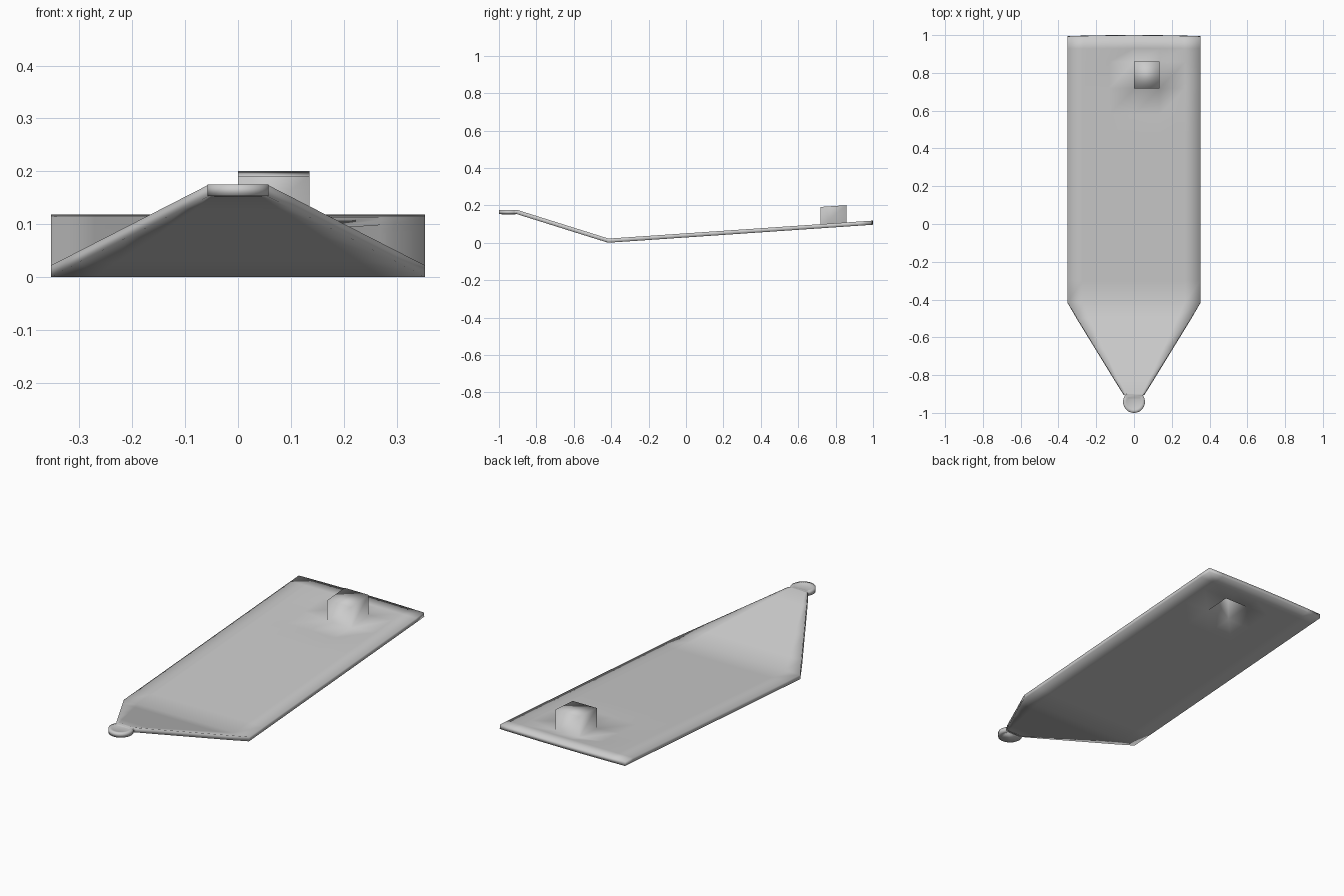
import bpy, bmesh, math

if "Cube" in bpy.data.objects:
    bpy.data.objects.remove(bpy.data.objects["Cube"])

HALF_W = 0.353
FOLD_Y, NECK_Y = -0.414, -0.9
NECK_W = 0.055
TAB_Z = 0.175
FOLD_Z = 0.0225
XS = [-HALF_W, -0.27, -0.13, 0.0, 0.135, 0.27, HALF_W]
YS = [NECK_Y, -0.82, -0.65, -0.5, FOLD_Y, -0.3, -0.1, 0.1, 0.3, 0.45,
      0.58, 0.718, 0.859, 0.93, 0.999]
BOX_COL, BOX_ROW = 3, 11
BOX_H = 0.092
DIP = 0.013
THICK = 0.022


def surface_point(x, y):
    """Point on the folded sheet: tapered ramp before the fold, flat deck after it."""
    if y < FOLD_Y:
        t = (y - FOLD_Y) / (NECK_Y - FOLD_Y)
        w = 1 + t * (NECK_W / HALF_W - 1)
        return (x * w, y, FOLD_Z + t * (TAB_Z - FOLD_Z))
    if y == YS[-1]:
        y -= 0.006 * (x / HALF_W) ** 2  # bowed rear edge
    return (x, y, FOLD_Z + (y - FOLD_Y) * 0.068)


bm = bmesh.new()

# ramp and sloping deck in one grid, open where the box stands
grid = [[bm.verts.new(surface_point(x, y)) for x in XS] for y in YS]
for j in range(len(YS) - 1):
    for i in range(len(XS) - 1):
        if (i, j) != (BOX_COL, BOX_ROW):
            bm.faces.new((grid[j][i], grid[j][i + 1],
                          grid[j + 1][i + 1], grid[j + 1][i]))

# raised hollow box growing out of the deck, sunk slightly at its foot
c, r = BOX_COL, BOX_ROW
base = [grid[r][c], grid[r][c + 1], grid[r + 1][c + 1], grid[r + 1][c]]
top = [bm.verts.new((v.co.x, v.co.y, v.co.z + BOX_H)) for v in base]
for v in base:
    v.co.z -= DIP
for k in range(4):
    n = (k + 1) % 4
    bm.faces.new((base[k], base[n], top[n], top[k]))
bm.faces.new(top)

# round tab at the nose: outer ring, then a shallow dished centre
R, CY, SEG = 0.058, -0.942, 24
a0 = math.radians(36)
sweep = math.pi + 2 * a0


def ring(radius, z):
    angles = [math.pi - a0 + sweep * k / SEG for k in range(SEG + 1)]
    return [bm.verts.new((radius * math.cos(a), CY + radius * math.sin(a), z))
            for a in angles]


rings = [ring(R, TAB_Z), ring(0.042, TAB_Z), ring(0.038, TAB_Z - 0.002)]
for ra, rb in zip(rings, rings[1:]):
    for k in range(SEG + 1):
        n = (k + 1) % (SEG + 1)
        bm.faces.new((ra[k], ra[n], rb[n], rb[k]))
bm.faces.new(rings[-1])

# flat neck joining the tab to the ramp
bm.faces.new([rings[0][0], rings[0][-1]] + grid[0][::-1])

bm.normal_update()
bm.verts.index_update()
base_ids = [v.index for v in base]
for f in bm.faces:
    f.smooth = True
mesh = bpy.data.meshes.new("pointed_plate")
bm.to_mesh(mesh)
bm.free()
plate = bpy.data.objects.new("pointed_plate", mesh)
bpy.context.collection.objects.link(plate)

# thinner sheet at the foot of the box, so the underside stays flat
group = plate.vertex_groups.new(name="sheet")
group.add(list(range(len(mesh.vertices))), 1.0, 'REPLACE')
group.add(base_ids, 0.4, 'REPLACE')

# sheet thickness, grown inwards so the box stays hollow underneath
solid = plate.modifiers.new("thickness", 'SOLIDIFY')
solid.thickness = THICK
solid.offset = -1
solid.vertex_group = "sheet"
